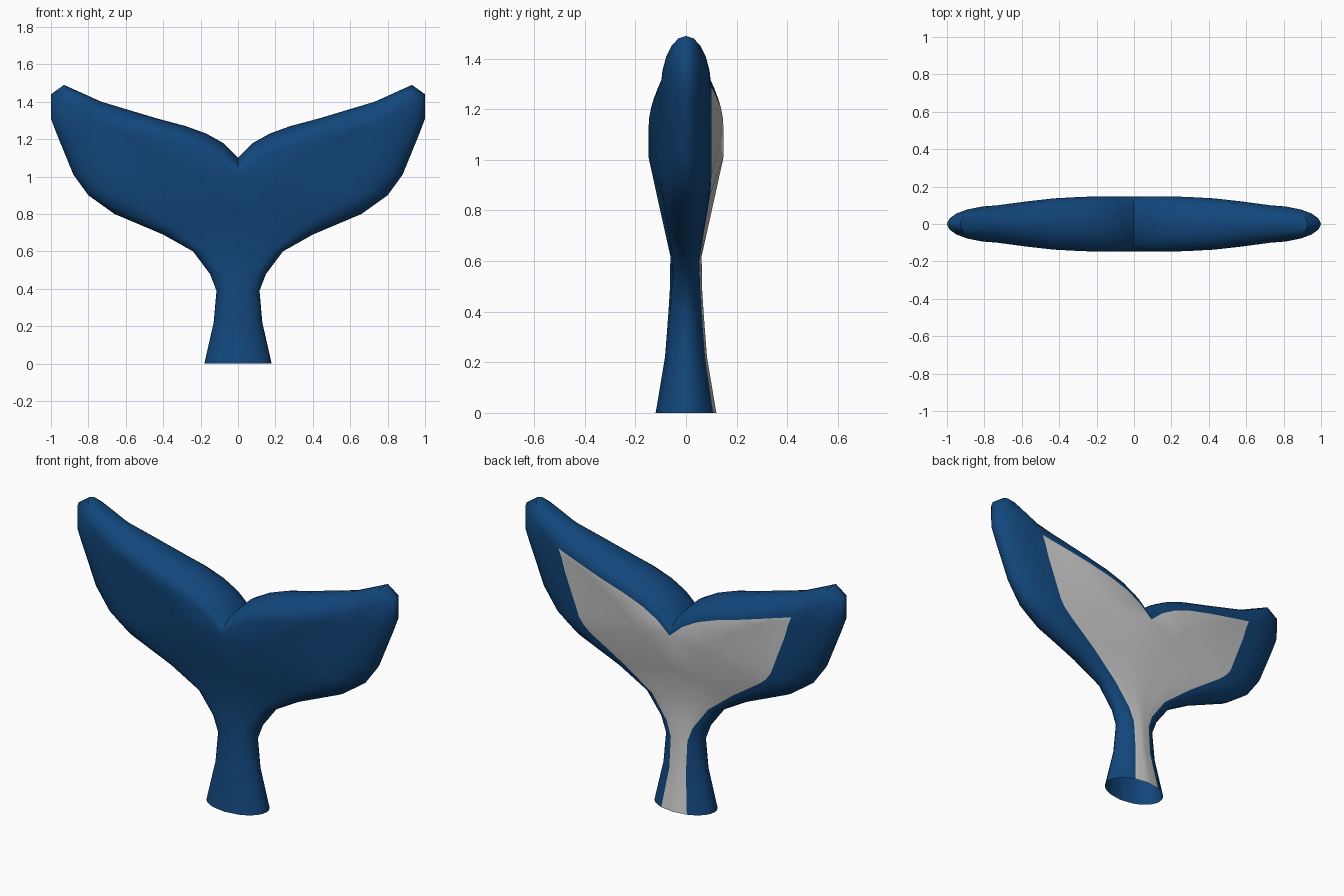
import bpy, bmesh, math
from mathutils import Vector

if "Cube" in bpy.data.objects:
    bpy.data.objects.remove(bpy.data.objects["Cube"])

def material(name, rgb):
    m = bpy.data.materials.new(name)
    m.diffuse_color = (*rgb, 1)
    m.use_nodes = True
    m.node_tree.nodes["Principled BSDF"].inputs["Base Color"].default_value = m.diffuse_color
    return m

blue = material("deep_blue", (0.006, 0.062, 0.2))
white = material("pale_grey", (0.6, 0.6, 0.6))

# Half-tail stations: outer edge (x,z), paint border (x,z,y), ridge (x,z,y), top edge (x,z) or None
STATIONS = [
    ((.18, 0), (.08, 0, .107), (0, 0, .12), None),
    ((.13, .22), (.052, .22, .075), (0, .22, .083), None),
    ((.115, .39), (.052, .39, .062), (0, .39, .07), None),
    ((.15, .48), (.08, .47, .057), (0, .50, .063), None),
    ((.24, .60), (.175, .60, .052), (0, .62, .062), None),
    ((.40, .69), (.34, .73, .073), (0, .80, .102), None),
    ((.66, .80), (.53, .86, .095), (0, 1.01, .148), (0, 1.10)),
    ((.73, .85), (.57, .895, .098), (.08, 1.08, .148), (.08, 1.18)),
    ((.80, .90), (.60, .935, .10), (.17, 1.13, .148), (.17, 1.23)),
    ((.88, 1.01), (.64, 1.04, .10), (.28, 1.17, .145), (.28, 1.27)),
    ((.97, 1.23), (.69, 1.17, .10), (.43, 1.21, .137), (.43, 1.31)),
    ((1.0, 1.31), (.71, 1.24, .10), (.58, 1.25, .12), (.58, 1.355)),
    ((1.0, 1.44), (.73, 1.29, .10), (.73, 1.29, .10), (.73, 1.40)),
    ((1.0, 1.44), (.73, 1.29, .10), (.73, 1.29, .10), (.93, 1.49)),
    ((1.0, 1.44), (.73, 1.29, .10), (.73, 1.29, .10), (1.0, 1.44)),
]
ARC, FLAT = 5, 3

def arc(edge, inner, max_deg):
    """Rounded section rising from the y=0 edge to the inner point."""
    m, pts = math.radians(max_deg), []
    for k in range(ARC + 1):
        a = m * k / ARC
        t = (1 - math.cos(a)) / (1 - math.cos(m))
        pts.append(Vector((edge[0] + (inner[0] - edge[0]) * t,
                           inner[2] * math.sin(a) / math.sin(m),
                           edge[1] + (inner[1] - edge[1]) * t)))
    return pts

def section(i):
    outer, border, ridge, top = STATIONS[i]
    pts = arc(outer, border, 63 if i < 4 else 85)
    a, b = Vector((border[0], border[2], border[1])), Vector((ridge[0], ridge[2], ridge[1]))
    pts += [a.lerp(b, k / FLAT) for k in range(1, FLAT + 1)]
    if top:
        pts += arc(top, ridge, 85)[::-1][1:]
    return pts

bm = bmesh.new()
cache, made = {}, set()

def vert(p, sx, sy):
    key = (round(p.x * sx, 4) + 0.0, round(p.y * sy, 4) + 0.0, round(p.z, 4))
    if key not in cache:
        cache[key] = bm.verts.new(key)
    return cache[key]

# Skin all four mirrored quarters; the inner patch on the back is pale
sections = [section(i) for i in range(len(STATIONS))]
for sx in (1, -1):
    for sy in (1, -1):
        for lo, hi in zip(sections, sections[1:]):
            for j in range(min(len(lo), len(hi)) - 1):
                ring = []
                for p in (lo[j], lo[j + 1], hi[j + 1], hi[j]):
                    v = vert(p, sx, sy)
                    if v not in ring:
                        ring.append(v)
                if len(ring) < 3 or frozenset(ring) in made:
                    continue
                made.add(frozenset(ring))
                # on the front right quarter this order faces inward
                f = bm.faces.new(ring if sx * sy < 0 else ring[::-1])
                f.material_index = int(sy > 0 and ARC <= j < ARC + FLAT)

bmesh.ops.recalc_face_normals(bm, faces=bm.faces)
# Make sure the skin faces outward
if sum(f.normal.y * f.calc_center_median().y for f in bm.faces) < 0:
    bmesh.ops.reverse_faces(bm, faces=bm.faces)
mesh = bpy.data.meshes.new("whale_tail")
bm.to_mesh(mesh)
bm.free()
mesh.materials.append(blue)
mesh.materials.append(white)

tail = bpy.data.objects.new("whale_tail", mesh)
bpy.context.collection.objects.link(tail)
bpy.context.view_layer.objects.active = tail
tail.select_set(True)
bpy.ops.object.shade_smooth_by_angle(angle=math.radians(50))
